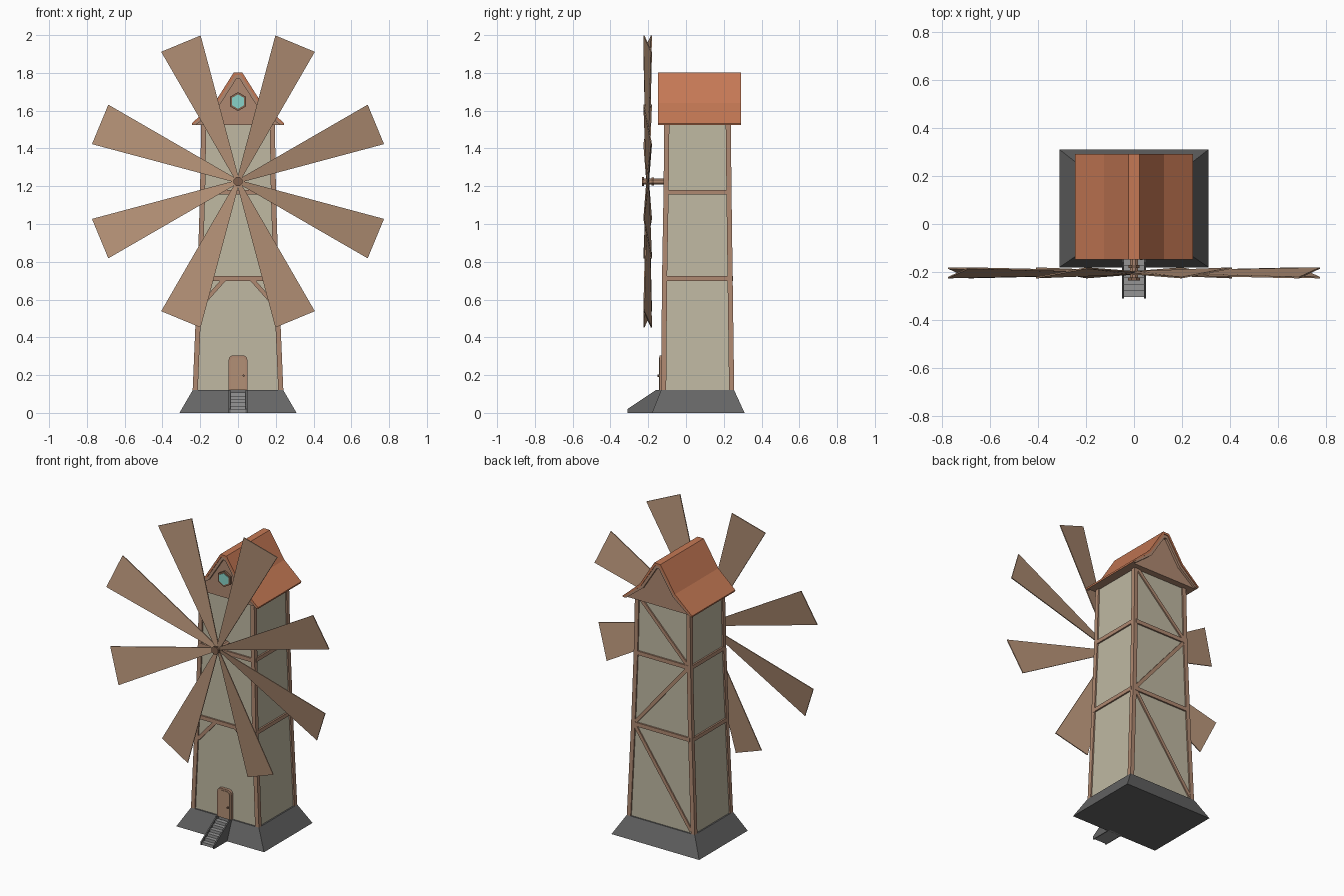
import bpy, math
from mathutils import Vector, Matrix

if "Cube" in bpy.data.objects:
    bpy.data.objects.remove(bpy.data.objects["Cube"])


def material(name, rgb):
    m = bpy.data.materials.new(name)
    m.diffuse_color = (*rgb, 1)
    m.use_nodes = True
    m.node_tree.nodes["Principled BSDF"].inputs["Base Color"].default_value = m.diffuse_color
    return m


WOOD = material("timber", (0.43, 0.25, 0.165))
DARK = material("dark_timber", (0.22, 0.12, 0.075))
SAIL = material("sail_wood", (0.45, 0.28, 0.18))
PLASTER = material("plaster", (0.52, 0.48, 0.36))
TILE = material("roof_tile", (0.56, 0.19, 0.09))
STONE = material("stone", (0.13, 0.13, 0.13))
STEP = material("step_stone", (0.3, 0.3, 0.3))
GLASS = material("glass", (0.25, 0.65, 0.58))


def mesh(name, verts, faces, mat):
    me = bpy.data.meshes.new(name)
    me.from_pydata([tuple(v) for v in verts], [], faces)
    me.materials.append(mat)
    ob = bpy.data.objects.new(name, me)
    bpy.context.collection.objects.link(ob)
    return ob


def loft(name, rings, mat):
    """Closed rings of equal size, joined and capped."""
    n = len(rings[0])
    verts = [v for r in rings for v in r]
    faces = [tuple(range(n))[::-1], tuple(range(len(verts) - n, len(verts)))]
    for k in range(len(rings) - 1):
        for i in range(n):
            j = (i + 1) % n
            faces.append((k*n + i, k*n + j, k*n + n + j, k*n + n + i))
    return mesh(name, verts, faces, mat)


def prism_y(name, pts, y0, y1, mat):
    """Extrude an anticlockwise (x, z) outline along y."""
    return loft(name, [[(x, y, z) for x, z in pts] for y in (y1, y0)], mat)


def prism_x(name, pts, x0, x1, mat):
    return loft(name, [[(x, y, z) for y, z in pts] for x in (x0, x1)], mat)


def rect(x0, x1, y0, y1, z):
    return [(x0, y0, z), (x1, y0, z), (x1, y1, z), (x0, y1, z)]


def bar(name, p, q, width, depth, normal, mat=WOOD):
    """Beam from p to q lying on a face with the given normal."""
    p, q, n = Vector(p), Vector(q), Vector(normal)
    d = (q - p).normalized()
    s = d.cross(n).normalized() * width / 2
    t = s.cross(d).normalized() * depth / 2
    return loft(name, [[c - s - t, c + s - t, c + s + t, c - s + t] for c in (p, q)], mat)


def ngon(r, n, cx, cz, start=90):
    return [(cx + r*math.cos(math.radians(start + 360*i/n)),
             cz + r*math.sin(math.radians(start + 360*i/n))) for i in range(n)]


# Stone base
loft("stone_base", [rect(-.31, .31, -.18, .31, 0), rect(-.24, .24, -.132, .255, .12)], STONE)

# Tower levels: z, half width, front y, back y
LEVELS = [(.12, .24, -.132, .255), (.712, .215, -.127, .247),
          (1.168, .201, -.119, .241), (1.54, .195, -.115, .237)]
IN = .009
loft("plaster_walls", [rect(-x + IN, x - IN, f + IN, b - IN, z) for z, x, f, b in LEVELS], PLASTER)

# Corner posts
W = .027
for sx, side in ((-1, "left"), (1, "right")):
    for back in (0, 1):
        rings = []
        for z, x, f, b in LEVELS:
            x0, x1 = sorted((sx*x, sx*(x - W)))
            y0, y1 = (b - W, b) if back else (f, f + W)
            rings.append(rect(x0, x1, y0, y1, z))
        loft(f"{side}_{'back' if back else 'front'}_post", rings, WOOD)

# Horizontal beams at two levels
D = .014
for k, (z, x, f, b) in enumerate(LEVELS[1:3]):
    h, e = x - .015, .006
    bar(f"front_beam_{k}", (-h, f + e, z), (h, f + e, z), .025, D, (0, -1, 0))
    bar(f"back_beam_{k}", (-h, b - e, z), (h, b - e, z), .025, D, (0, 1, 0))
    for s, side in ((-1, "left"), (1, "right")):
        bar(f"{side}_beam_{k}", (s*(x - e), f + .015, z), (s*(x - e), b - .015, z), .025, D, (s, 0, 0))

# Zigzag braces on the back
for k in range(3):
    (z0, x0, _, b0), (z1, x1, _, b1) = LEVELS[k:k + 2]
    s = 1 if k == 1 else -1
    bar(f"back_brace_{k}", (s*(x0 - .028), b0 - .007, z0 + .015) if s < 0 else (x0 - .028, b0 - .007, z0 + .015),
        (-s*(x1 - .028), b1 - .007, z1 - .015), .022, .012, (0, 1, 0))

# Short front braces under the lower beam
for s in (-1, 1):
    bar("front_brace", (s*.195, -.122, .57), (s*.075, -.121, .705), .022, .012, (0, -1, 0))

# Roof: tile shell, trim below it, gable block
def half_shell(half_out, half_in):
    out = half_out + [(-x, z) for x, z in reversed(half_out)]
    inner = half_in + [(-x, z) for x, z in reversed(half_in)]
    return out, inner


def shell(name, a, b, y0, y1, mat):
    out, inner = half_shell(a, b)
    n = len(out)
    ring = out + inner
    verts = [(x, y, z) for y in (y0, y1) for x, z in ring]
    m = 2 * n
    faces = []
    for i in range(n - 1):
        faces += [(i, i + n, i + n + 1, i + 1), (m + i, m + i + 1, m + i + n + 1, m + i + n),
                  (i, i + 1, m + i + 1, m + i), (n + i, m + n + i, m + n + i + 1, n + i + 1)]
    for i in (0, n - 1):
        f = (i, m + i, m + n + i, n + i)
        faces.append(f if i == 0 else f[::-1])
    return mesh(name, verts, faces, mat)


R0 = [(.245, 1.533), (.125, 1.64), (.022, 1.803)]
R1 = [(.243, 1.523), (.118, 1.628), (.014, 1.789)]
R2 = [(.225, 1.523), (.106, 1.616), (.008, 1.769)]
shell("roof_tiles", R0, R1, -.148, .29, TILE)
shell("roof_trim", R1, R2, -.143, .285, WOOD)
prism_y("gable_block", R2 + [(-x, z) for x, z in reversed(R2)], -.128, .27, WOOD)

# Hexagonal gable window
prism_y("window_frame", ngon(.05, 6, 0, 1.648), -.142, -.12, DARK)
prism_y("window_glass", ngon(.038, 6, 0, 1.648), -.145, -.13, GLASS)

# Door with rounded top, frame and knob
def arch(w, z0, z1, r):
    pts = [(-w, z0), (w, z0)]
    for c, a0 in ((w - r, 0), (-w + r, 90)):
        pts += [(c + r*math.cos(math.radians(a0 + t)), z1 - r + r*math.sin(math.radians(a0 + t)))
                for t in (0, 30, 60, 90)]
    return pts


prism_y("door_frame", arch(.05, .12, .305, .025), -.139, -.115, WOOD)
prism_y("door_leaf", arch(.039, .12, .294, .018), -.142, -.12, SAIL)
prism_y("door_knob", ngon(.006, 8, .03, .197), -.15, -.14, DARK)

# Front stairs with side walls
for s in (-1, 1):
    x0, x1 = sorted((s*.041, s*.049))
    prism_x("stair_side", [(-.31, 0), (-.13, 0), (-.13, .122), (-.157, .122), (-.31, .02)], x0, x1, STONE)
N = 6
for i in range(N):
    y = -.303 + i*.026
    prism_x(f"stair_step_{i}", [(y, 0), (y + .027, 0), (y + .027, .018*(i + 1)), (y, .018*(i + 1))],
            -.042, .042, STEP)

# Sail axle and hub
HZ = 1.225
prism_y("axle", ngon(.018, 8, 0, HZ, 22.5), -.225, -.11, WOOD)
prism_y("hub_cap", ngon(.026, 8, 0, HZ, 22.5), -.234, -.222, DARK)
prism_y("hub_collar", ngon(.024, 8, 0, HZ, 22.5), -.182, -.17, DARK)

# Eight pitched sails, tapering to the hub
T = .003
for k in range(8):
    rot = Matrix.Rotation(-math.radians(22.5 + 45*k), 4, 'Y')
    move = Matrix.Translation((0, -.203, HZ))
    rings = []
    for r, w, p in ((.01, .01, .004), (.79, .113, .02)):
        ring = [(r, p - T, -w), (r, p + T, -w), (r, -p + T, w), (r, -p - T, w)]
        rings.append([move @ rot @ Vector(v) for v in ring])
    loft(f"sail_{k}", rings, SAIL)

# Consistent outward normals
import bmesh
for ob in bpy.context.collection.objects:
    bm = bmesh.new()
    bm.from_mesh(ob.data)
    bmesh.ops.recalc_face_normals(bm, faces=bm.faces)
    bm.to_mesh(ob.data)
    bm.free()
